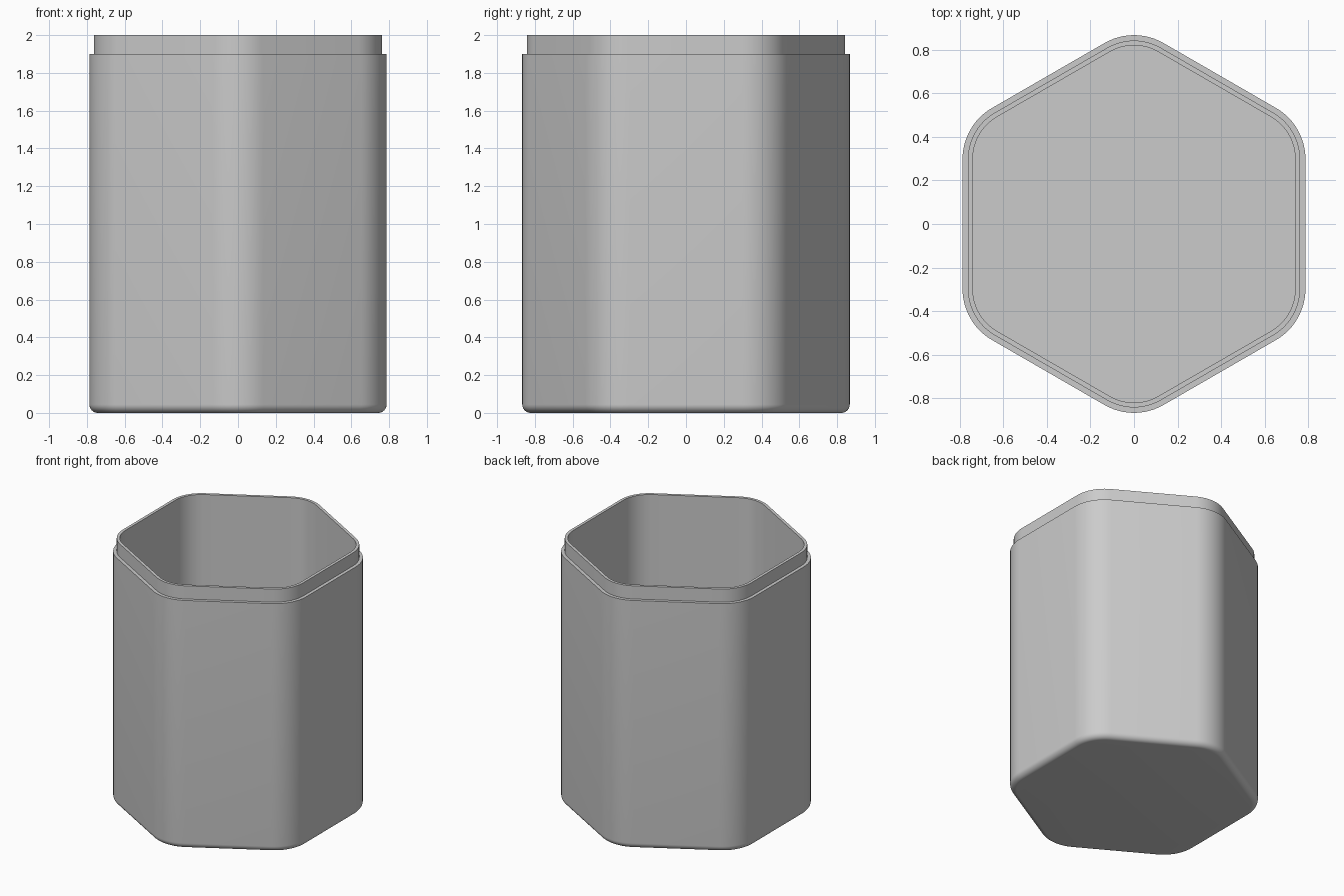
import bpy, bmesh, math
from math import cos, sin, pi

cube = bpy.data.objects.get("Cube")
if cube:
    bpy.data.objects.remove(cube, do_unlink=True)

APOTHEM, CORNER, WALL, STEP = 0.787, 0.27, 0.047, 0.025
HEIGHT, SHOULDER, FLOOR, FILLET = 2.0, 1.9, 0.05, 0.045
ARC = 12

grey = bpy.data.materials.new("plain_grey")
grey.use_nodes = True
colour = (0.6, 0.6, 0.6, 1)
grey.diffuse_color = colour
grey.node_tree.nodes["Principled BSDF"].inputs["Base Color"].default_value = colour


def hex_ring(bm, inset, z):
    """Rounded hexagon, pulled inward by inset."""
    reach = (APOTHEM - CORNER) / cos(pi / 6)
    radius = CORNER - inset
    ring = []
    for side in range(6):
        corner = pi / 6 + side * pi / 3
        for i in range(ARC + 1):
            a = corner + (i / ARC - 0.5) * pi / 3
            ring.append(bm.verts.new((reach * cos(corner) + radius * cos(a),
                                      reach * sin(corner) + radius * sin(a), z)))
    return ring


# Wall section: rounded base, outer wall, stepped lip, inner wall
section = []
for i in range(9):
    a = i / 8 * pi / 2
    section.append((FILLET * (1 - sin(a)), FILLET * (1 - cos(a))))
section += [(0, SHOULDER), (STEP, SHOULDER), (STEP, HEIGHT),
            (WALL, HEIGHT), (WALL, FLOOR)]

# Hollow container
bm = bmesh.new()
rings = [hex_ring(bm, inset, z) for inset, z in section]
for low, high in zip(rings, rings[1:]):
    for i in range(len(low)):
        j = (i + 1) % len(low)
        bm.faces.new((low[i], low[j], high[j], high[i]))
bm.faces.new(rings[0][::-1])
bm.faces.new(rings[-1])
mesh = bpy.data.meshes.new("hexagonal_container")
bm.to_mesh(mesh)
bm.free()
mesh.materials.append(grey)
container = bpy.data.objects.new("hexagonal_container", mesh)
bpy.context.collection.objects.link(container)

bpy.context.view_layer.objects.active = container
container.select_set(True)
bpy.ops.object.shade_smooth_by_angle(angle=math.radians(35))
